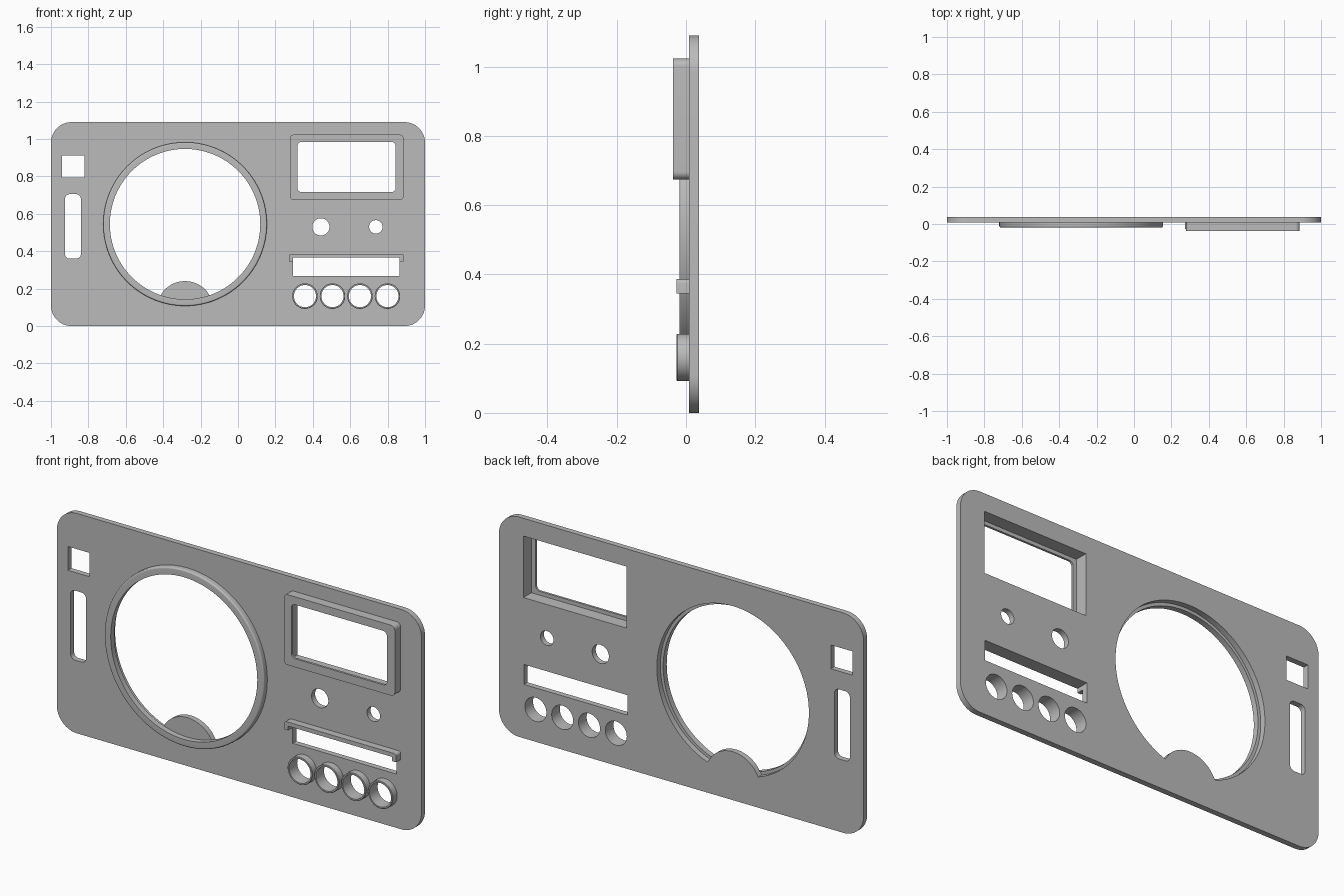
import bpy
import bmesh
from math import sin, cos, pi, sqrt, radians
from mathutils import Matrix

cube = bpy.data.objects.get("Cube")
if cube:
    bpy.data.objects.remove(cube, do_unlink=True)

grey = bpy.data.materials.new("plain_grey")
grey.use_nodes = True
grey.diffuse_color = (0.5, 0.5, 0.5, 1)
grey.node_tree.nodes["Principled BSDF"].inputs["Base Color"].default_value = (0.5, 0.5, 0.5, 1)

FRONT, BACK = 0.009, 0.037      # plate depth range


def circle(cx, cz, r, n=64):
    return [(cx + r * cos(2 * pi * i / n), cz + r * sin(2 * pi * i / n)) for i in range(n)]


def box(x0, x1, z0, z1, r=0.0, n=10):
    """Rectangle outline, with rounded corners if r > 0."""
    if r == 0:
        return [(x0, z0), (x1, z0), (x1, z1), (x0, z1)]
    pts = []
    corners = [(x1 - r, z1 - r), (x0 + r, z1 - r), (x0 + r, z0 + r), (x1 - r, z0 + r)]
    for k, (cx, cz) in enumerate(corners):
        for i in range(n + 1):
            a = (k + i / n) * pi / 2
            pts.append((cx + r * cos(a), cz + r * sin(a)))
    return pts


def finish(name, mesh):
    bm = bmesh.new()
    bm.from_mesh(mesh)
    bmesh.ops.remove_doubles(bm, verts=bm.verts, dist=1e-5)
    bmesh.ops.recalc_face_normals(bm, faces=bm.faces)
    bm.to_mesh(mesh)
    bm.free()
    mesh.materials.clear()
    mesh.materials.append(grey)
    mesh.shade_smooth()
    mesh.set_sharp_from_angle(angle=radians(30))
    obj = bpy.data.objects.new(name, mesh)
    bpy.context.collection.objects.link(obj)
    return obj


def panel(name, outlines, y0, y1):
    """Extrude a front outline with holes between two depths."""
    curve = bpy.data.curves.new(name + "_outline", "CURVE")
    curve.dimensions = "2D"
    curve.fill_mode = "BOTH"
    curve.extrude = (y1 - y0) / 2
    for pts in outlines:
        s = curve.splines.new("POLY")
        s.points.add(len(pts) - 1)
        for p, (x, z) in zip(s.points, pts):
            p.co = (x, z, 0, 1)
        s.use_cyclic_u = True
    tmp = bpy.data.objects.new(name + "_outline", curve)
    bpy.context.collection.objects.link(tmp)
    deps = bpy.context.evaluated_depsgraph_get()
    mesh = bpy.data.meshes.new_from_object(tmp.evaluated_get(deps))
    bpy.data.objects.remove(tmp, do_unlink=True)
    bpy.data.curves.remove(curve)
    mesh.name = name
    mesh.transform(Matrix.Translation((0, (y0 + y1) / 2, 0)) @ Matrix.Rotation(pi / 2, 4, "X"))
    return finish(name, mesh)


def lathe(name, cx, cz, profile, n=96):
    """Closed (radius, y) profile turned about a front-to-back axis."""
    bm = bmesh.new()
    rings = [[bm.verts.new((cx + r * cos(2 * pi * i / n), y, cz + r * sin(2 * pi * i / n)))
              for r, y in profile] for i in range(n)]
    m = len(profile)
    for i in range(n):
        a, b = rings[i], rings[(i + 1) % n]
        for j in range(m):
            k = (j + 1) % m
            bm.faces.new((a[j], a[k], b[k], b[j]))
    mesh = bpy.data.meshes.new(name)
    bm.to_mesh(mesh)
    bm.free()
    return finish(name, mesh)


# Large round opening, with a half-round tab rising from its lower edge
DIAL_X, DIAL_Z, HOLE_R = -0.283, 0.545, 0.417
TAB_R, TAB_DROP = 0.153, 0.458


def dial_opening(n=240):
    pts = []
    for i in range(n):
        a = 2 * pi * i / n              # measured from straight down
        r = HOLE_R
        root = TAB_R ** 2 - (TAB_DROP * sin(a)) ** 2
        if cos(a) > 0 and root > 0:
            r = min(r, TAB_DROP * cos(a) - sqrt(root))
        pts.append((DIAL_X + r * sin(a), DIAL_Z - r * cos(a)))
    return pts


# Face plate with all its cut-outs
BUTTON_X = [0.358 + 0.147 * i for i in range(4)]
BUTTON_Z = 0.16
window = box(0.30, 0.866, 0.697, 1.002)
panel("face_plate", [
    box(-1, 1, 0, 1.09, 0.11, 16),
    dial_opening(),
    window,
    box(-0.94, -0.82, 0.795, 0.913),
    box(-0.925, -0.84, 0.36, 0.705, 0.025),
    box(0.294, 0.863, 0.267, 0.366),
    circle(0.443, 0.53, 0.046),
    circle(0.737, 0.53, 0.036),
] + [circle(x, BUTTON_Z, 0.059) for x in BUTTON_X], FRONT, BACK)

# Raised ring round the large opening, its outer edge rounded
edge = 0.008
arc = [(0.4375 - edge + edge * cos(a), -0.019 + edge - edge * sin(a))
       for a in (i * pi / 12 for i in range(7))]
lathe("dial_ring", DIAL_X, DIAL_Z, [(0.402, FRONT), (0.4375, FRONT)] + arc + [(0.402, -0.019)], 128)

# Display frame: hollow walls and a front lip
frame = box(0.277, 0.886, 0.674, 1.023, 0.022)
panel("display_frame_walls", [frame, window], -0.026, FRONT)
panel("display_frame_lip", [frame, box(0.318, 0.843, 0.716, 0.984, 0.022)], -0.037, -0.026)

# Hood over the long slot, with a short leg at each end
x0, x1, top, r = 0.273, 0.886, 0.386, 0.012
hood = [(x1, 0.345)]
hood += [(x1 - r + r * cos(i * pi / 12), top - r + r * sin(i * pi / 12)) for i in range(7)]
hood += [(x0 + r - r * sin(i * pi / 12), top - r + r * cos(i * pi / 12)) for i in range(7)]
hood += [(x0, 0.345), (0.294, 0.345), (0.294, 0.366), (0.863, 0.366), (0.863, 0.345)]
panel("slot_hood", [hood], -0.027, FRONT)

# Collars round the four button holes
for i, x in enumerate(BUTTON_X):
    lathe(f"button_collar_{i + 1}", x, BUTTON_Z,
          [(0.059, FRONT), (0.068, FRONT), (0.068, -0.025), (0.066, -0.027), (0.059, -0.027)], 64)
